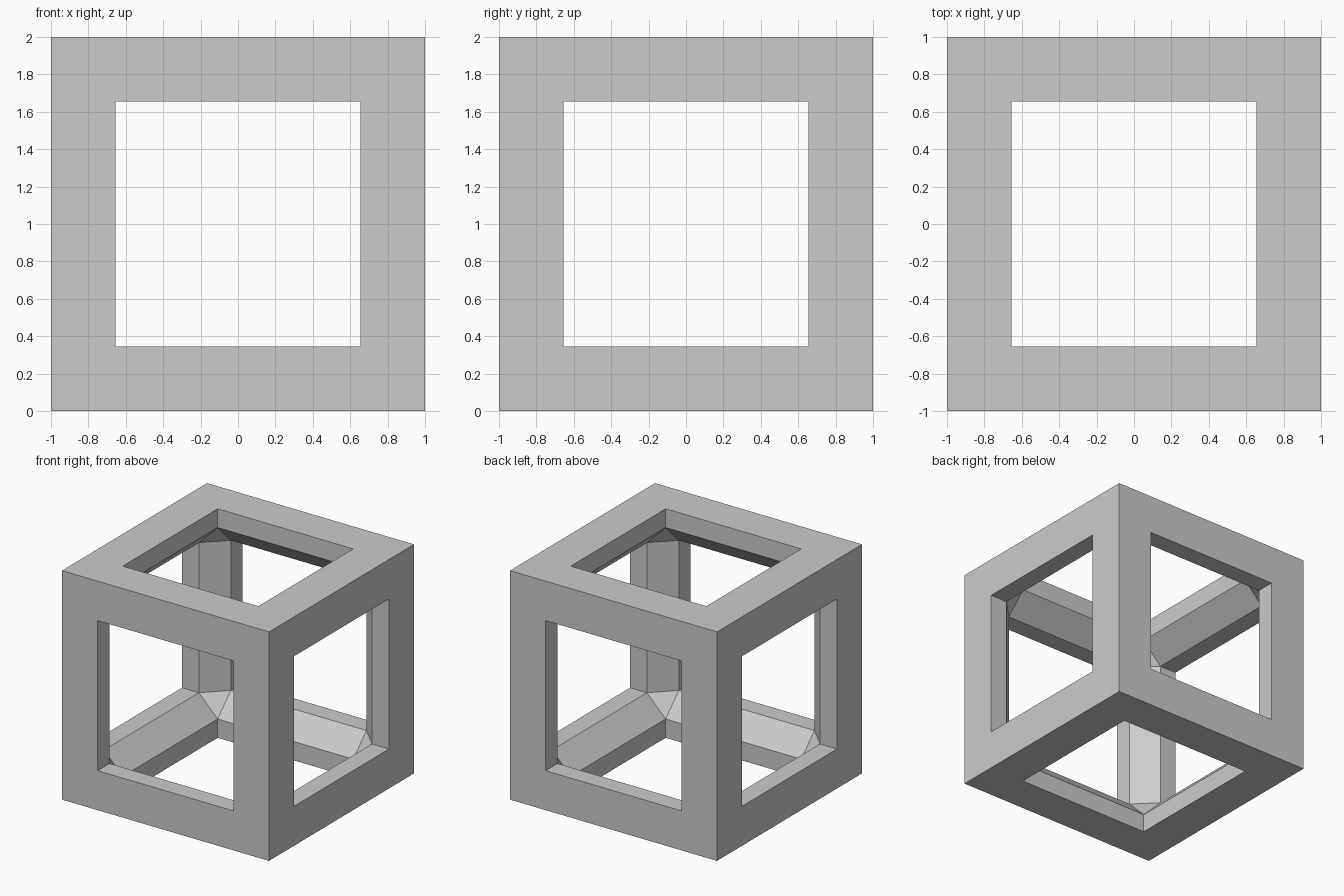
import bpy, bmesh
from itertools import product

if "Cube" in bpy.data.objects:
    bpy.data.objects.remove(bpy.data.objects["Cube"])

BORDER, DEPTH = 0.345, 0.164   # frame width on the faces, depth of window walls

bm = bmesh.new()
bmesh.ops.create_cube(bm, size=2)

# Square windows: inset every face, then push the centre inward
windows = bm.faces[:]
bmesh.ops.inset_individual(bm, faces=windows, thickness=BORDER, use_even_offset=True)
inner = bmesh.ops.extrude_discrete_faces(bm, faces=windows)["faces"]
for f in inner:
    f.normal_update()
    bmesh.ops.translate(bm, verts=f.verts[:], vec=-f.normal * DEPTH)
inner_verts = [v for f in inner for v in f.verts]
bmesh.ops.delete(bm, geom=inner, context='FACES_ONLY')


def depth_axis(v):
    return max(range(3), key=lambda i: abs(v.co[i]))


# Inner corner triangles
for s in product((-1, 1), repeat=3):
    bm.faces.new([v for v in inner_verts if all(v.co[i] * s[i] > 0 for i in range(3))])

# Chamfered inner sides of the twelve bars
for a in range(3):
    b, c = (a + 1) % 3, (a + 2) % 3
    for sb, sc in product((-1, 1), repeat=2):
        quad = [v for v in inner_verts
                if v.co[b] * sb > 0 and v.co[c] * sc > 0 and depth_axis(v) != a]
        # order the four points around the strip
        quad.sort(key=lambda v: (v.co[a] > 0, (depth_axis(v) == b) == (v.co[a] > 0)))
        bm.faces.new(quad)

bmesh.ops.recalc_face_normals(bm, faces=bm.faces[:])
bmesh.ops.translate(bm, verts=bm.verts[:], vec=(0, 0, 1))

mesh = bpy.data.meshes.new("cube_frame")
bm.to_mesh(mesh)
bm.free()
bpy.context.collection.objects.link(bpy.data.objects.new("cube_frame", mesh))
